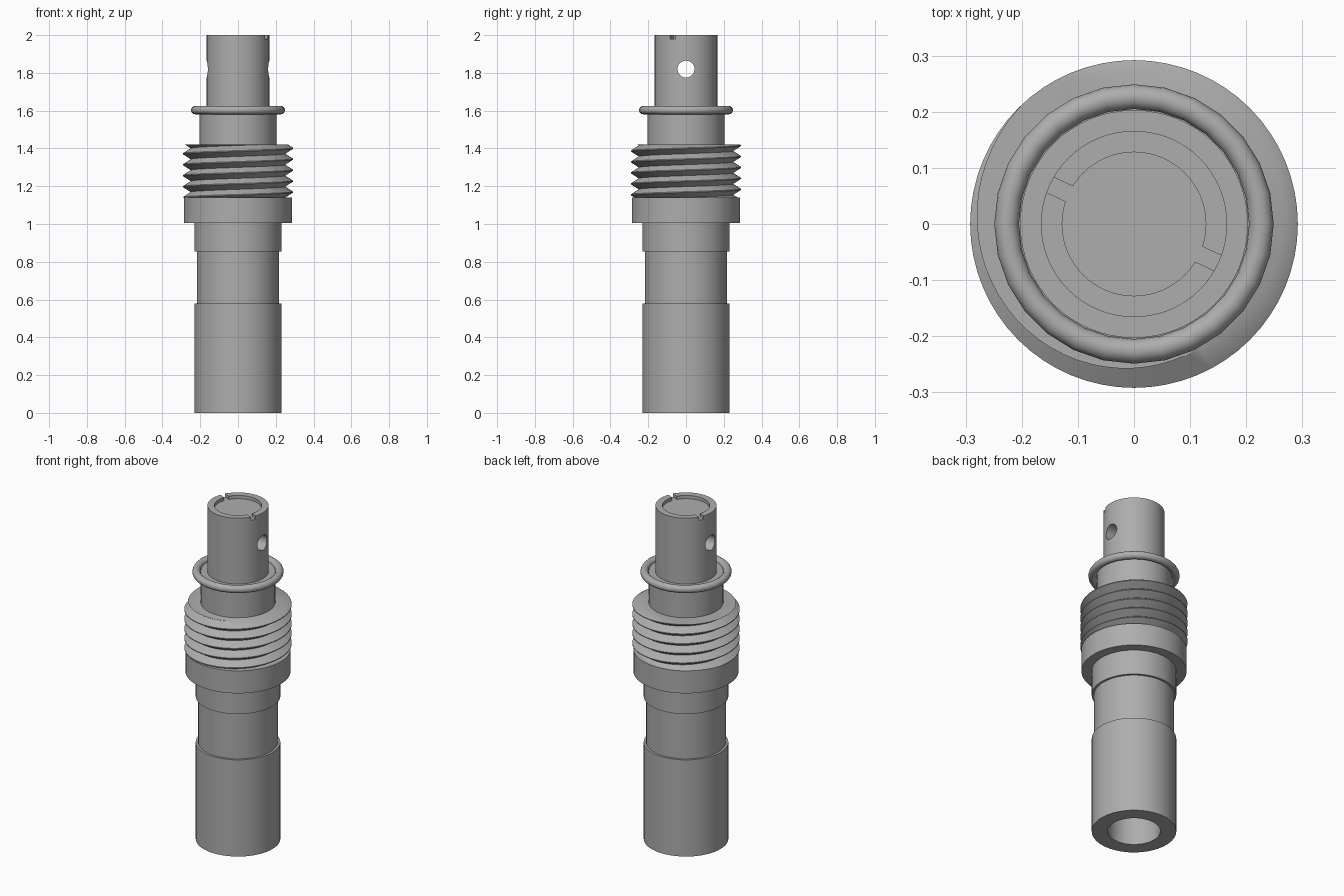
import bpy, bmesh, math
from mathutils import Vector

cube = bpy.data.objects.get("Cube")
if cube:
    bpy.data.objects.remove(cube)

steel = bpy.data.materials.new("grey steel")
steel.use_nodes = True
steel.diffuse_color = (0.42, 0.42, 0.42, 1)
steel.node_tree.nodes["Principled BSDF"].inputs["Base Color"].default_value = steel.diffuse_color
SEG = 64


def finish(bm, name):
    bmesh.ops.recalc_face_normals(bm, faces=bm.faces)
    mesh = bpy.data.meshes.new(name)
    bm.to_mesh(mesh)
    bm.free()
    obj = bpy.data.objects.new(name, mesh)
    bpy.context.collection.objects.link(obj)
    mesh.materials.append(steel)
    return obj


def smooth(obj):
    bpy.ops.object.select_all(action='DESELECT')
    obj.select_set(True)
    bpy.context.view_layer.objects.active = obj
    bpy.ops.object.shade_smooth_by_angle(angle=math.radians(35))


def lathe(name, profile):
    """Spin an (r, z) profile that starts and ends on the axis."""
    bm = bmesh.new()
    verts = [bm.verts.new((r, 0, z)) for r, z in profile]
    edges = [bm.edges.new(pair) for pair in zip(verts, verts[1:])]
    bmesh.ops.spin(bm, geom=verts + edges, cent=(0, 0, 0), axis=(0, 0, 1),
                   angle=math.tau, steps=SEG, use_merge=True)
    bmesh.ops.remove_doubles(bm, verts=bm.verts, dist=1e-5)
    return finish(bm, name)


def cut(obj, cutter):
    cutter.hide_render = True
    mod = obj.modifiers.new("cut", 'BOOLEAN')
    mod.operation = 'DIFFERENCE'
    mod.solver = 'EXACT'
    mod.object = cutter
    bpy.context.view_layer.objects.active = obj
    bpy.ops.object.modifier_apply(modifier=mod.name)
    bpy.data.objects.remove(cutter)


# Stepped lower sleeve with an open bore
body = lathe("lower_body", [
    (0, 0.6), (0.143, 0.6), (0.143, 0), (0.23, 0), (0.23, 0.58), (0.217, 0.58),
    (0.217, 0.855), (0.23, 0.855), (0.23, 1.005), (0, 1.005)])
collar = lathe("collar", [(0, 1.005), (0.286, 1.005), (0.286, 1.14), (0, 1.14)])
neck = lathe("neck", [(0, 1.40), (0.203, 1.40), (0.203, 1.605), (0, 1.605)])

# Upper tube with recessed end
tube = lathe("upper_tube", [
    (0, 1.59), (0.166, 1.59), (0.166, 2), (0.128, 2), (0.128, 1.98), (0, 1.98)])

# Cross hole
bpy.ops.mesh.primitive_cylinder_add(vertices=32, radius=0.045, depth=1,
                                    location=(0, 0, 1.82), rotation=(0, math.pi / 2, 0))
cut(tube, bpy.context.object)

# Two opposite rim notches
for angle in (-25, 155):
    a = math.radians(angle)
    bpy.ops.mesh.primitive_cube_add(
        size=1, location=(0.15 * math.cos(a), 0.15 * math.sin(a), 2), rotation=(0, 0, a))
    notch = bpy.context.object
    notch.scale = (0.07, 0.03, 0.04)
    cut(tube, notch)

# Helical thread, trimmed flat at both ends
LOW, HIGH, PITCH, ROOT, CREST = 1.14, 1.42, 0.058, 0.25, 0.292
bm = bmesh.new()
previous = None
first = LOW - 2 * PITCH
turns = math.ceil((HIGH - LOW) / PITCH) + 4
for i in range(turns * SEG + 1):
    t = math.tau * i / SEG
    z = first + PITCH * i / SEG
    row = [bm.verts.new((r * math.cos(t), r * math.sin(t), z + f * PITCH))
           for r, f in ((ROOT, 0), (CREST, 0.46), (CREST, 0.54), (ROOT, 1))]
    if previous:
        for j in range(3):
            bm.faces.new((previous[j], row[j], row[j + 1], previous[j + 1]))
    previous = row
bmesh.ops.remove_doubles(bm, verts=bm.verts, dist=1e-5)
for z, up in ((LOW, -1), (HIGH, 1)):
    cutting = bmesh.ops.bisect_plane(
        bm, geom=bm.verts[:] + bm.edges[:] + bm.faces[:], dist=1e-6,
        plane_co=Vector((0, 0, z)), plane_no=Vector((0, 0, up)), clear_outer=True)
    rim = [e for e in bm.edges if e.is_boundary
           and all(abs(v.co.z - z) < 1e-4 for v in e.verts)]
    bmesh.ops.edgeloop_fill(bm, edges=rim)
thread = finish(bm, "screw_thread")

# Sealing ring
bpy.ops.mesh.primitive_torus_add(major_segments=28, minor_segments=16, major_radius=0.227,
                                 minor_radius=0.022, location=(0, 0, 1.603))
ring = bpy.context.object
ring.name = "seal_ring"
ring.data.materials.append(steel)

for part in (body, collar, neck, tube, thread, ring):
    smooth(part)
